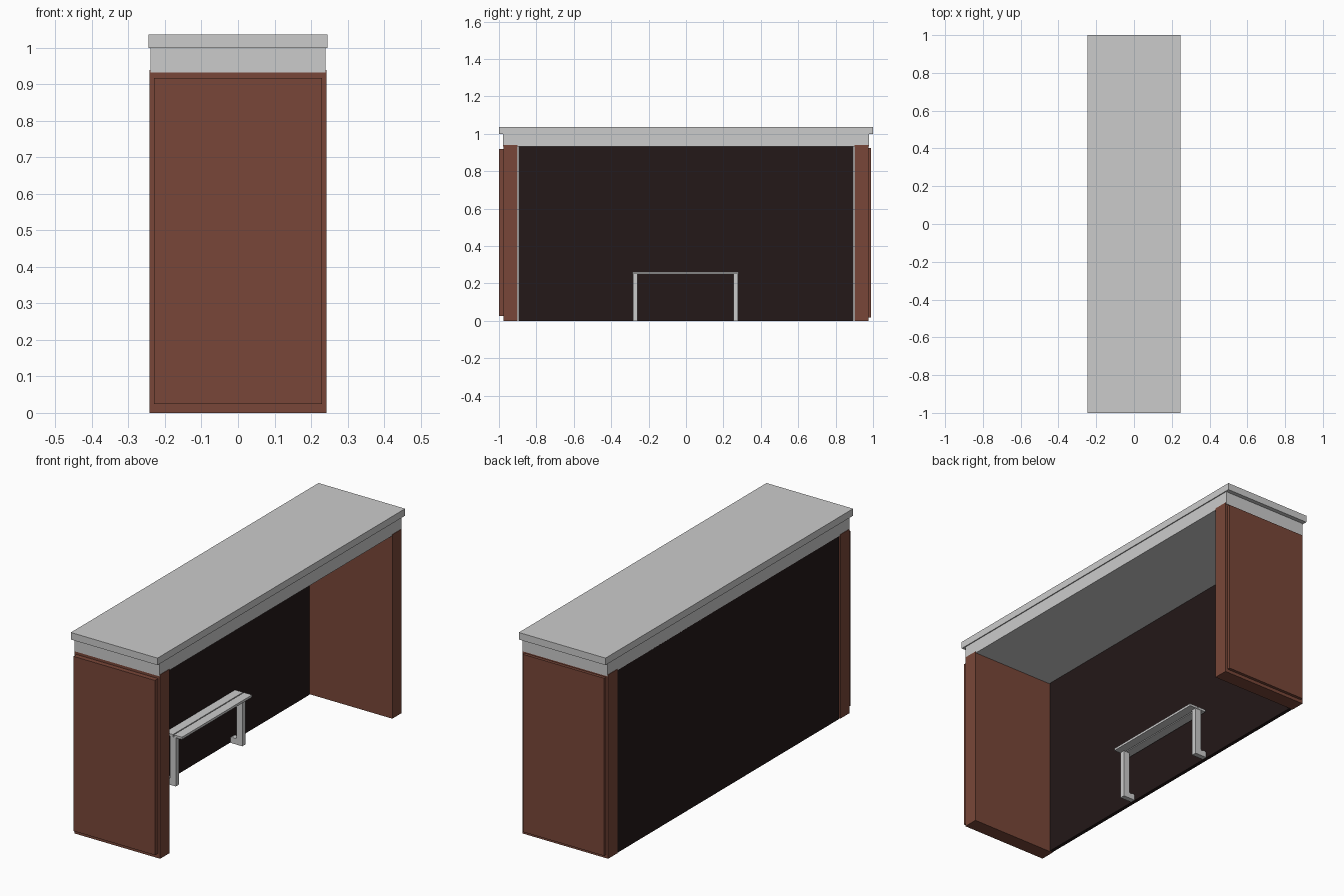
import bpy
import bmesh

if "Cube" in bpy.data.objects:
    bpy.data.objects.remove(bpy.data.objects["Cube"])


def material(name, rgb):
    m = bpy.data.materials.new(name)
    m.diffuse_color = (*rgb, 1)
    m.use_nodes = True
    m.node_tree.nodes["Principled BSDF"].inputs["Base Color"].default_value = m.diffuse_color
    return m


BROWN = material("brown_cladding", (0.19, 0.062, 0.04))
DARK = material("dark_glass", (0.017, 0.009, 0.009))


def finish(name, bm, mat):
    bmesh.ops.recalc_face_normals(bm, faces=bm.faces)
    mesh = bpy.data.meshes.new(name)
    bm.to_mesh(mesh)
    bm.free()
    ob = bpy.data.objects.new(name, mesh)
    bpy.context.collection.objects.link(ob)
    if mat:
        mesh.materials.append(mat)
    return ob


def box(name, x, y, z, mat=None):
    """Box from (min, max) ranges on each axis."""
    bm = bmesh.new()
    bmesh.ops.create_cube(bm, size=1)
    for v in bm.verts:
        v.co = [r[0] if c < 0 else r[1] for c, r in zip(v.co, (x, y, z))]
    return finish(name, bm, mat)


def extrude_xz(name, profile, y0, y1, mat=None):
    """Extrude an x-z outline along y."""
    bm = bmesh.new()
    face = bm.faces.new([bm.verts.new((x, y0, z)) for x, z in profile])
    out = bmesh.ops.extrude_face_region(bm, geom=[face])["geom"]
    verts = [g for g in out if isinstance(g, bmesh.types.BMVert)]
    bmesh.ops.translate(bm, verts=verts, vec=(0, y1 - y0, 0))
    return finish(name, bm, mat)


# Roof: wide top slab over a slightly narrower fascia block
box("roof_slab", (-0.245, 0.245), (-1, 1), (1.0, 1.036))
box("roof_fascia", (-0.24, 0.24), (-0.978, 0.978), (0.933, 1.0))

# End walls
for side, s in (("front", -1), ("back", 1)):
    box(side + "_end_wall", (-0.2425, 0.2425), sorted((s * 0.9, s * 0.975)), (0, 0.94), BROWN)

# Raised outer panels on the end walls
box("front_outer_panel", (-0.23, 0.23), (-1.0, -0.975), (0.025, 0.918), BROWN)
box("back_outer_panel", (-0.23, 0.23), (0.975, 0.99), (0.017, 0.925), BROWN)

# Dark rear screen
box("rear_screen", (-0.24, -0.222), (-0.895, 0.895), (0, 0.935), DARK)

# Bench slats
for i, (x0, x1) in enumerate(((-0.214, -0.168), (-0.163, -0.117))):
    box(f"bench_slat_{i + 1}", (x0, x1), (-0.286, 0.281), (0.25, 0.262))

# Bench legs with a foot reaching back to the screen
leg = [(-0.153, 0), (-0.153, 0.25), (-0.187, 0.25), (-0.187, 0.034),
       (-0.194, 0.028), (-0.21, 0.034), (-0.22, 0.028), (-0.22, 0)]
for i, (y0, y1) in enumerate(((-0.284, -0.258), (0.253, 0.279))):
    extrude_xz(f"bench_leg_{i + 1}", leg, y0, y1)
